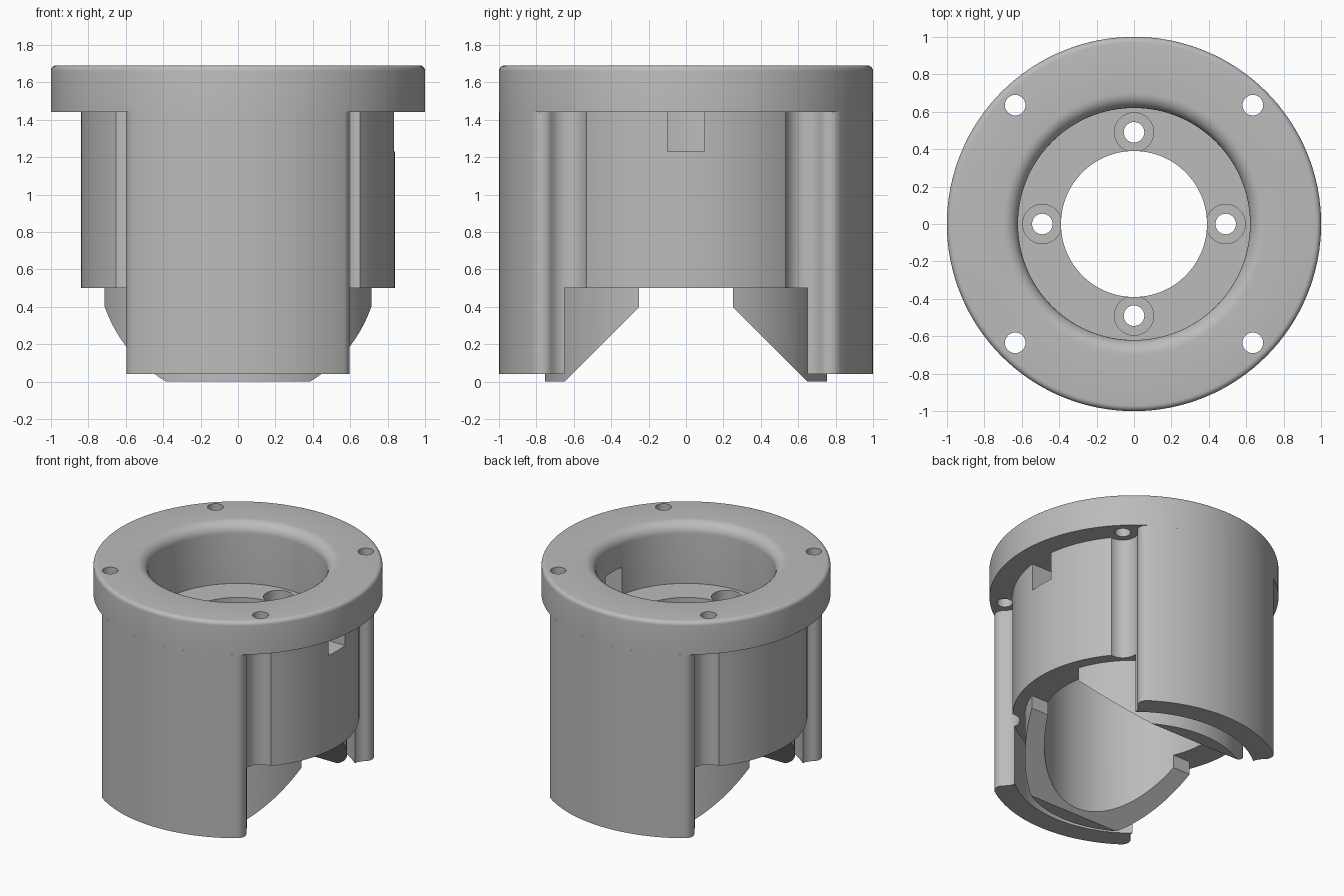
import bpy
import bmesh
from math import sin, cos, pi, radians, atan2, hypot, sqrt

cube = bpy.data.objects.get("Cube")
if cube:
    bpy.data.objects.remove(cube)

grey = bpy.data.materials.new("light_grey")
grey.use_nodes = True
colour = (0.5, 0.5, 0.5, 1)
grey.diffuse_color = colour
grey.node_tree.nodes["Principled BSDF"].inputs["Base Color"].default_value = colour

SEG = 128
R_BODY, R_BORE, R_TUBE = 0.84, 0.62, 0.755
Z_SKIRT, Z_BODY, Z_FLOOR, Z_FLANGE, Z_TOP = 0.04, 0.5, 1.23, 1.44, 1.69
BOLT, R_GROOVE, R_BOLT = 0.635, 0.105, 0.055


def arc(cx, cy, r, start, end, n):
    """Points on an arc, angles in degrees."""
    step = radians(end - start) / n
    return [(cx + r * cos(radians(start) + i * step),
             cy + r * sin(radians(start) + i * step)) for i in range(n + 1)]


def finish(name, bm):
    bmesh.ops.recalc_face_normals(bm, faces=bm.faces)
    mesh = bpy.data.meshes.new(name)
    bm.to_mesh(mesh)
    bm.free()
    mesh.materials.append(grey)
    obj = bpy.data.objects.new(name, mesh)
    bpy.context.collection.objects.link(obj)
    return obj


def lathe(name, profile):
    """Closed (radius, height) profile spun about z."""
    bm = bmesh.new()
    rings = []
    for i in range(SEG):
        a = 2 * pi * i / SEG
        rings.append([bm.verts.new((r * cos(a), r * sin(a), z)) for r, z in profile])
    for i in range(SEG):
        p, q = rings[i], rings[(i + 1) % SEG]
        for j in range(len(profile)):
            k = (j + 1) % len(profile)
            bm.faces.new((p[j], q[j], q[k], p[k]))
    return finish(name, bm)


def prism(name, outline, low, high, axis="z"):
    """Outline extruded along z, or a (y, z) outline extruded along x."""
    def place(p, d):
        return (p[0], p[1], d) if axis == "z" else (d, p[0], p[1])
    bm = bmesh.new()
    a = [bm.verts.new(place(p, low)) for p in outline]
    b = [bm.verts.new(place(p, high)) for p in outline]
    bm.faces.new(a)
    bm.faces.new(b)
    for i in range(len(a)):
        j = (i + 1) % len(a)
        bm.faces.new((a[i], a[j], b[j], b[i]))
    return finish(name, bm)


def activate(obj):
    bpy.ops.object.select_all(action="DESELECT")
    obj.select_set(True)
    bpy.context.view_layer.objects.active = obj


def cut(obj, cutter):
    cutter.hide_render = True
    mod = obj.modifiers.new("cut", "BOOLEAN")
    mod.operation, mod.solver, mod.object = "DIFFERENCE", "EXACT", cutter
    activate(obj)
    bpy.ops.object.modifier_apply(modifier=mod.name)
    bpy.data.objects.remove(cutter)


def drill(obj, x, y, r, low, high):
    cut(obj, prism("drill", arc(x, y, r, 0, 360, 40)[:-1], low, high))


def smooth(obj):
    activate(obj)
    bpy.ops.object.shade_smooth_by_angle(angle=radians(30))


# Flange, body wall and recessed floor in one spun profile
EDGE, LIP = 0.03, 0.08
profile = [(R_BORE, Z_BODY), (R_BODY, Z_BODY), (R_BODY, Z_FLANGE), (1, Z_FLANGE)]
profile += arc(1 - EDGE, Z_TOP - EDGE, EDGE, 0, 90, 5)
profile += arc(R_BORE + LIP, Z_TOP - LIP, LIP, 90, 180, 8)
profile += [(R_BORE, Z_FLOOR), (0.39, Z_FLOOR), (0.39, 1.08), (R_BORE, 1.08)]
housing = lathe("flanged_housing", profile)

# Corner bolt holes with the clearance grooves below them
for sx in (-1, 1):
    for sy in (-1, 1):
        drill(housing, sx * BOLT, sy * BOLT, R_GROOVE, 0.4, Z_FLANGE)
        drill(housing, sx * BOLT, sy * BOLT, R_BOLT, 1.3, 1.8)

# Counterbored screw holes in the floor
for x, y in ((1, 0), (-1, 0), (0, 1), (0, -1)):
    drill(housing, x * 0.49, y * 0.49, R_GROOVE, Z_FLOOR - 0.07, Z_FLOOR + 0.05)
    drill(housing, x * 0.49, y * 0.49, R_BOLT, 1.0, 1.3)

# Small window in one side wall
cut(housing, prism("window", [(-0.1, Z_FLOOR), (0.1, Z_FLOOR), (0.1, Z_FLANGE), (-0.1, Z_FLANGE)],
                   0.5, 0.95, "x"))
smooth(housing)

# Front and back skirts: inner arc, groove, rounded corner, outer arc
FX, FY, FR = 0.53, 0.770, 0.065
mid = sqrt(2) * BOLT
spread = (mid ** 2 + R_BODY ** 2 - R_GROOVE ** 2) / (2 * mid)
turn = atan2(sqrt(R_BODY ** 2 - spread ** 2), spread)
inner = 45 + turn * 180 / pi
ix, iy = R_BODY * cos(radians(inner)), R_BODY * sin(radians(inner))
groove_start = atan2(iy - BOLT, ix - BOLT) * 180 / pi
groove_end = atan2(FY - BOLT, FX - BOLT) * 180 / pi
corner = atan2(FY, FX) * 180 / pi
half = arc(0, 0, R_BODY, 90, inner, 16)
half += arc(BOLT, BOLT, hypot(FX - BOLT, FY - BOLT) - FR, groove_start, groove_end, 6)[1:]
half += arc(FX, FY, FR, groove_end - 180, corner, 10)[1:]
half += arc(0, 0, 1, corner, 90, 16)[1:]
outline = half + [(-x, y) for x, y in reversed(half[1:-1])]
for name, s in (("front_skirt", -1), ("back_skirt", 1)):
    smooth(prism(name, [(x, s * y) for x, y in outline], Z_SKIRT, Z_FLANGE))

# Lower inner tube with a sloped slot across it
tube = lathe("lower_tube", [(R_BORE, 0), (R_TUBE, 0), (R_TUBE, Z_BODY), (R_BORE, Z_BODY)])
right = [(0.75, -0.1), (0.25, 0.4), (0.25, 0.6)]
cut(tube, prism("slot", right + [(-y, z) for y, z in reversed(right)], -1, 1, "x"))
smooth(tube)
